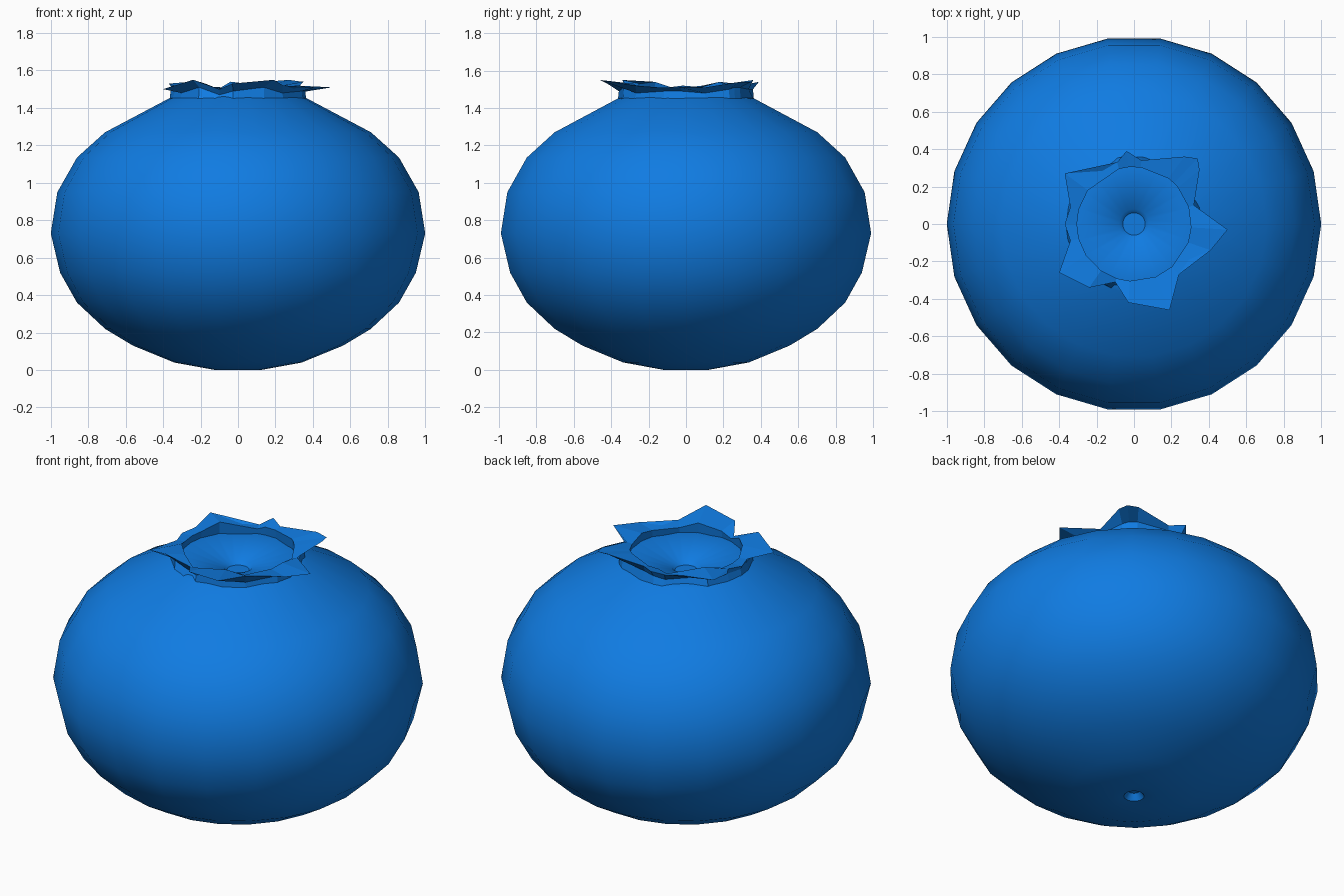
import bpy, bmesh
from math import sin, cos, tau, hypot, radians

if "Cube" in bpy.data.objects:
    bpy.data.objects.remove(bpy.data.objects["Cube"])

mat = bpy.data.materials.new("berry_blue")
mat.diffuse_color = (0.005, 0.2, 0.76, 1)
mat.use_nodes = True
mat.node_tree.nodes["Principled BSDF"].inputs["Base Color"].default_value = mat.diffuse_color


def bridge(bm, a, b):
    n = len(a)
    for i in range(n):
        j = (i + 1) % n
        bm.faces.new((a[i], a[j], b[j], b[i]))


def finish(name, bm):
    bmesh.ops.recalc_face_normals(bm, faces=bm.faces)
    me = bpy.data.meshes.new(name)
    bm.to_mesh(me)
    bm.free()
    ob = bpy.data.objects.new(name, me)
    bpy.context.collection.objects.link(ob)
    me.materials.append(mat)
    return ob


def lathe(name, profile, sides):
    bm = bmesh.new()
    rings = [[bm.verts.new((r * cos(tau * i / sides), r * sin(tau * i / sides), z))
              for i in range(sides)] for r, z in profile]
    for a, b in zip(rings, rings[1:]):
        bridge(bm, a, b)
    bm.faces.new(rings[0])
    bm.faces.new(rings[-1])
    return finish(name, bm)


# Berry body: round lower side with a stem dimple, straight shoulder,
# and the shallow sunken disc inside the crown
body = lathe("berry_body", [
    (0.03, 0.04), (0.055, 0.005), (0.12, 0.0), (0.34, 0.04), (0.56, 0.13),
    (0.71, 0.22), (0.86, 0.36), (0.95, 0.52), (1.0, 0.73), (0.965, 0.95),
    (0.86, 1.135), (0.71, 1.27), (0.37, 1.45), (0.31, 1.47), (0.08, 1.41),
    (0.06, 1.39)], 22)
for o in bpy.context.selected_objects:
    o.select_set(False)
body.select_set(True)
bpy.context.view_layer.objects.active = body
bpy.ops.object.shade_smooth_by_angle(angle=radians(35))

# Crown: ragged petal outline, listed as x, y, tip z, inner rim z
outline = [
    (0.50, -0.03, 1.51, 1.52), (0.32, 0.10, 1.51, 1.50), (0.35, 0.29, 1.54, 1.52),
    (0.34, 0.35, 1.54, 1.53), (0.27, 0.36, 1.55, 1.53), (0.04, 0.34, 1.53, 1.52),
    (-0.04, 0.39, 1.54, 1.52), (-0.09, 0.33, 1.51, 1.50), (-0.37, 0.27, 1.53, 1.54),
    (-0.34, 0.09, 1.52, 1.51), (-0.37, 0.0, 1.51, 1.51), (-0.34, -0.09, 1.51, 1.51),
    (-0.40, -0.26, 1.50, 1.54), (-0.24, -0.34, 1.55, 1.53), (-0.10, -0.31, 1.50, 1.49),
    (-0.03, -0.42, 1.53, 1.51), (0.19, -0.46, 1.55, 1.53), (0.24, -0.27, 1.52, 1.50),
    (0.41, -0.14, 1.51, 1.51)]
bm = bmesh.new()
floor, rim, tips, under, base = [], [], [], [], []
for x, y, zt, zr in outline:
    r = hypot(x, y)
    ux, uy = x / r, y / r
    ru = min(r - 0.005, 0.36)
    for ring, rad, z in ((floor, 0.31, 1.465), (rim, 0.305, zr), (tips, r, zt),
                         (under, ru, min(zt, zr) - 0.02), (base, 0.365, 1.445)):
        ring.append(bm.verts.new((ux * rad, uy * rad, z)))
for a, b in ((floor, rim), (rim, tips), (tips, under), (under, base), (base, floor)):
    bridge(bm, a, b)
finish("crown", bm)
